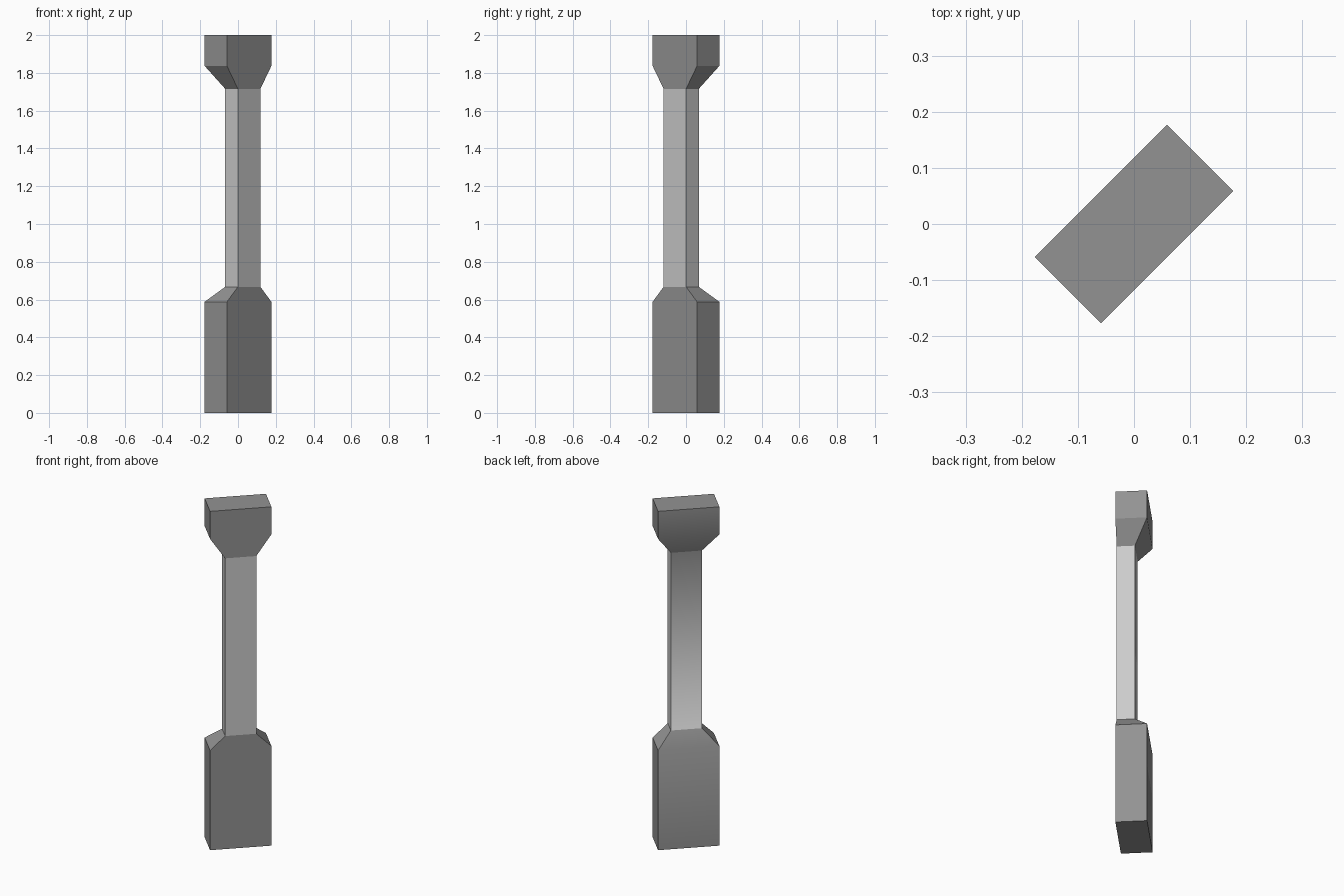
import bpy, bmesh
from math import radians
from mathutils import Matrix

if "Cube" in bpy.data.objects:
    bpy.data.objects.remove(bpy.data.objects["Cube"])

HALF_L, HALF_W = 0.1665, 0.0835    # wide section: half length and half width
SHAFT_L, SHAFT_V = 0.0845, 0.012   # narrow shaft: half length and back face position

# Section heights of the post, with True where it has the wide section
SECTIONS = [(0, True), (0.588, True), (0.667, False),
            (1.716, False), (1.837, True), (2.0, True)]


def grey(name, v):
    mat = bpy.data.materials.new(name)
    mat.diffuse_color = (v, v, v, 1)
    mat.use_nodes = True
    mat.node_tree.nodes["Principled BSDF"].inputs["Base Color"].default_value = mat.diffuse_color
    return mat


# Post: lofted foot, shaft and head, all flush on the front face
bm = bmesh.new()
rings = []
for z, wide in SECTIONS:
    u, back = (HALF_L, HALF_W) if wide else (SHAFT_L, SHAFT_V)
    rings.append([bm.verts.new(p) for p in
                  ((-u, -HALF_W, z), (u, -HALF_W, z), (u, back, z), (-u, back, z))])

soft_faces = set()
for k, (a, b) in enumerate(zip(rings, rings[1:])):
    for i in range(4):
        j = (i + 1) % 4
        f = bm.faces.new((a[i], a[j], b[j], b[i]))
        f.material_index = 1 if k == 2 else 0
        if i == 2:
            soft_faces.add(f)
            f.smooth = True
bm.faces.new(rings[0][::-1])
bm.faces.new(rings[-1])

# Only the curved-looking back strip is smooth; every other edge is sharp
for e in bm.edges:
    e.smooth = all(f in soft_faces for f in e.link_faces)

# The post stands turned by 45 degrees
bm.transform(Matrix.Rotation(radians(45), 4, 'Z'))
bm.normal_update()
mesh = bpy.data.meshes.new("post")
bm.to_mesh(mesh)
bm.free()
mesh.materials.append(grey("dark_grey", 0.29))
mesh.materials.append(grey("light_grey", 0.7))
post = bpy.data.objects.new("post", mesh)
bpy.context.collection.objects.link(post)
